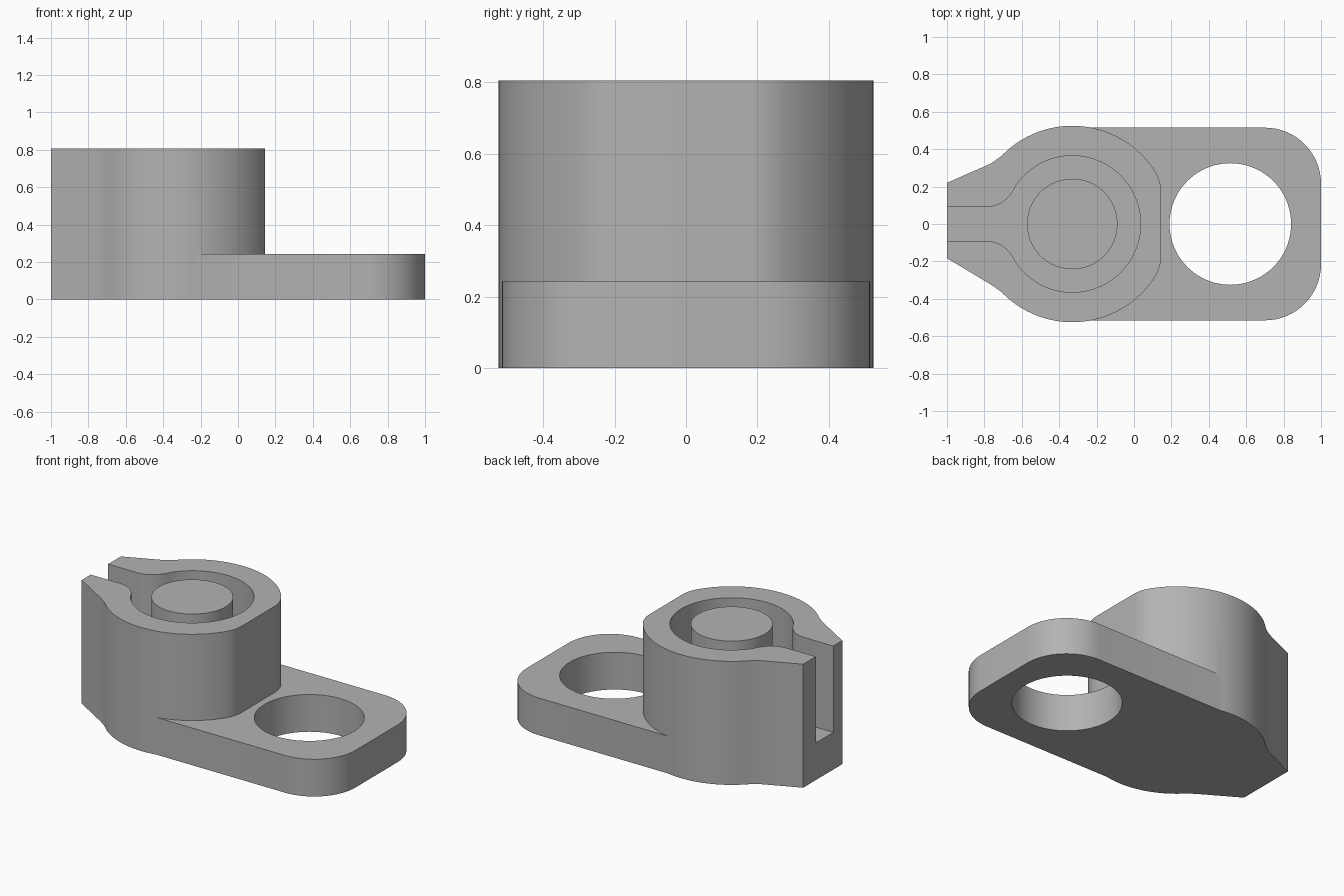
import bpy
import bmesh
from math import cos, sin, radians

cube = bpy.data.objects.get("Cube")
if cube:
    bpy.data.objects.remove(cube, do_unlink=True)

HEIGHT, PLATE_TOP = 0.806, 0.243
BOSS = (-0.33, 0.0)

grey = bpy.data.materials.new("plain grey")
grey.use_nodes = True
grey.diffuse_color = (0.45, 0.45, 0.45, 1)
grey.node_tree.nodes["Principled BSDF"].inputs["Base Color"].default_value = grey.diffuse_color


def arc(centre, radius, start, end, steps=24):
    angles = [radians(start + (end - start) * i / steps) for i in range(steps + 1)]
    return [(centre[0] + radius * cos(a), centre[1] + radius * sin(a)) for a in angles]


def prism(name, outline, bottom, top):
    """Extrude a closed outline upward."""
    bm = bmesh.new()
    face = bm.faces.new([bm.verts.new((x, y, bottom)) for x, y in outline])
    extruded = bmesh.ops.extrude_face_region(bm, geom=[face])["geom"]
    verts = [v for v in extruded if isinstance(v, bmesh.types.BMVert)]
    bmesh.ops.translate(bm, verts=verts, vec=(0, 0, top - bottom))
    bmesh.ops.recalc_face_normals(bm, faces=bm.faces)
    mesh = bpy.data.meshes.new(name)
    bm.to_mesh(mesh)
    bm.free()
    mesh.materials.append(grey)
    obj = bpy.data.objects.new(name, mesh)
    bpy.context.collection.objects.link(obj)
    return obj


def combine(target, tool, operation):
    """Apply a boolean and discard the tool."""
    mod = target.modifiers.new(operation, "BOOLEAN")
    mod.operation, mod.object, mod.solver = operation, tool, "EXACT"
    bpy.context.view_layer.objects.active = target
    bpy.ops.object.modifier_apply(modifier=mod.name)
    bpy.data.objects.remove(tool, do_unlink=True)


def flip(points):
    return [(x, -y) for x, y in reversed(points)]


# Boss: round body, softened flat on one side, tapering jaws on the other
round_side = arc((-0.065, 0.17), 0.21, 0, 32.7, 10) + arc(BOSS, 0.525, 34, 132, 40)
neck = [(-0.71, 0.363), (-0.74, 0.341), (-0.77, 0.321)]
half = round_side + neck
body = prism("clamp_body", half + [(-1, 0.22), (-1, -0.183)] + flip(half), 0, HEIGHT)

# Keyhole pocket: round well opening into a slot with rounded lips
lip = [(-0.64, 0.188), (-0.66, 0.157), (-0.685, 0.13), (-0.71, 0.111),
       (-0.745, 0.096), (-0.79, 0.09), (-1.1, 0.09)]
pocket_half = arc(BOSS, 0.365, 0, 145, 48) + lip
pocket = prism("pocket_cutter", pocket_half + flip(pocket_half)[:-1], PLATE_TOP, 1)
combine(body, pocket, "DIFFERENCE")

# Mounting plate with rounded corners and a through hole
corner = arc((0.7, 0.215), 0.3, 0, 90, 16) + [(-0.33, 0.515)]
plate = prism("mounting_plate", corner + flip(corner), 0, PLATE_TOP)
hole = prism("hole_cutter", arc((0.515, 0), 0.325, 0, 360, 72)[:-1], -0.1, 0.5)
combine(plate, hole, "DIFFERENCE")
combine(body, plate, "UNION")

# Centre pin standing in the well
pin = prism("centre_pin", arc(BOSS, 0.242, 0, 360, 64)[:-1], PLATE_TOP - 0.05, HEIGHT)

for obj in (body, pin):
    bpy.ops.object.select_all(action="DESELECT")
    obj.select_set(True)
    bpy.context.view_layer.objects.active = obj
    bpy.ops.object.shade_smooth_by_angle(angle=radians(30))
